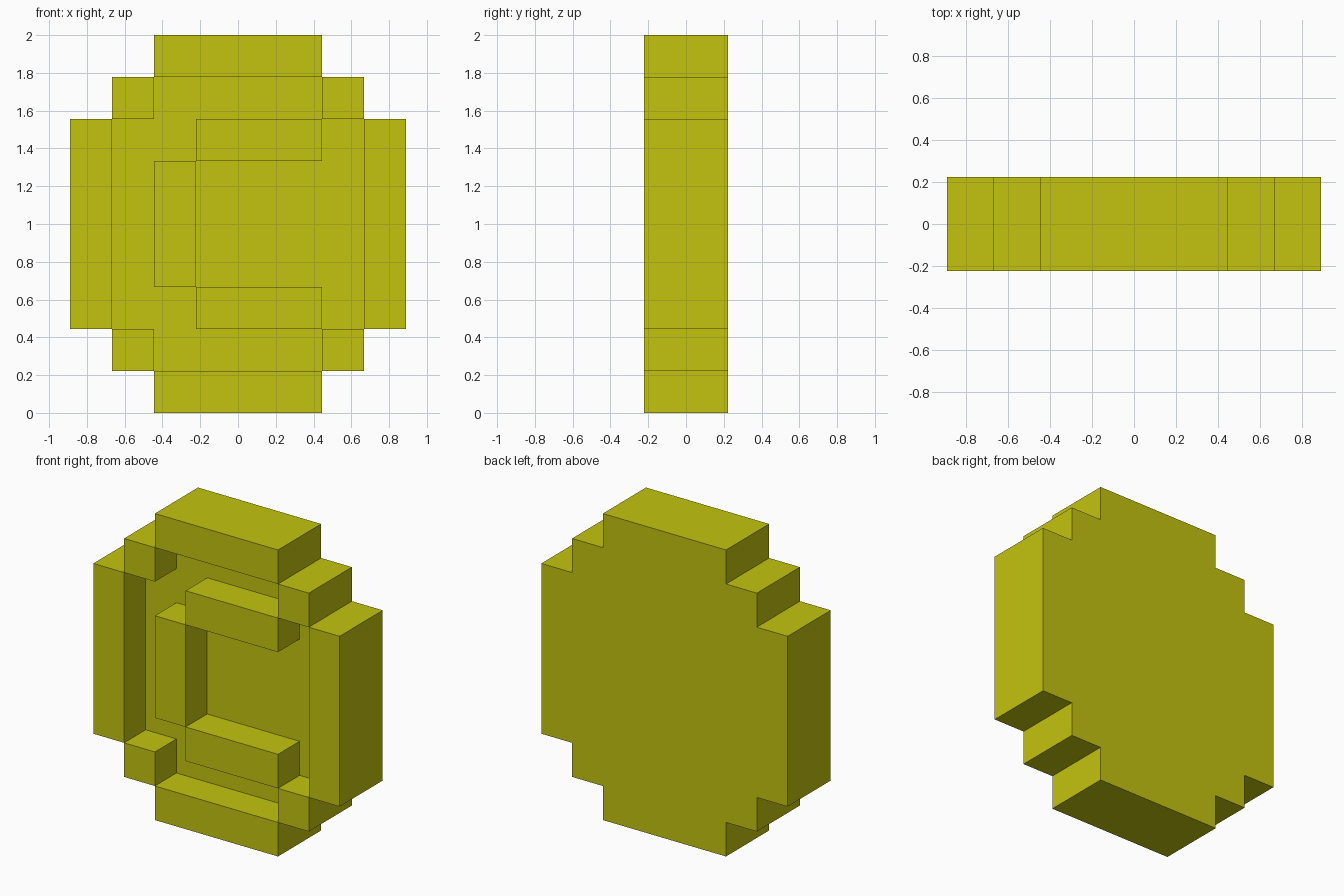
import bpy
import bmesh

cube = bpy.data.objects.get("Cube")
if cube:
    bpy.data.objects.remove(cube, do_unlink=True)

U = 2 / 9  # one grid cell: the coin is 8 wide, 9 tall and 2 deep

gold = bpy.data.materials.new("gold yellow")
gold.use_nodes = True
color = (0.55, 0.55, 0.005, 1)
gold.diffuse_color = color
gold.node_tree.nodes["Principled BSDF"].inputs["Base Color"].default_value = color


def extrude_profile(name, cells, y0, y1):
    """Extrude an x-z outline, given in grid cells, from y0 to y1."""
    bm = bmesh.new()
    face = bm.faces.new([bm.verts.new((x * U, y0 * U, z * U)) for x, z in cells])
    moved = bmesh.ops.extrude_face_region(bm, geom=[face])["geom"]
    bmesh.ops.translate(bm, vec=(0, (y1 - y0) * U, 0),
                        verts=[v for v in moved if isinstance(v, bmesh.types.BMVert)])
    bmesh.ops.recalc_face_normals(bm, faces=bm.faces)
    mesh = bpy.data.meshes.new(name)
    bm.to_mesh(mesh)
    bm.free()
    mesh.materials.append(gold)
    obj = bpy.data.objects.new(name, mesh)
    bpy.context.collection.objects.link(obj)
    return obj


def raised_block(name, x0, x1, z0, z1):
    """Block standing on the front of the back plate."""
    return extrude_profile(name, [(x0, z0), (x1, z0), (x1, z1), (x0, z1)], -1, 0)


# Back plate: stepped quarter outline mirrored around the centre
quarter = [(2, 9), (2, 8), (3, 8), (3, 7), (4, 7)]
right_half = quarter + [(x, 9 - z) for x, z in reversed(quarter)]
outline = right_half + [(-x, z) for x, z in reversed(right_half)]
extrude_profile("back_plate", outline, 0, 1)

# Raised rim: bars at top and bottom, uprights and corner steps at the sides
raised_block("rim_top", -2, 2, 8, 9)
raised_block("rim_bottom", -2, 2, 0, 1)
for side, s in (("left", 1), ("right", -1)):
    lo, hi = sorted((3 * s, 4 * s))
    raised_block(f"rim_{side}", lo, hi, 2, 7)
    lo, hi = sorted((2 * s, 3 * s))
    raised_block(f"rim_step_upper_{side}", lo, hi, 7, 8)
    raised_block(f"rim_step_lower_{side}", lo, hi, 1, 2)

# Raised bars of the face relief
raised_block("relief_upper_bar", -1, 2, 6, 7)
raised_block("relief_upright", -2, -1, 3, 6)
raised_block("relief_lower_bar", -1, 2, 2, 3)
